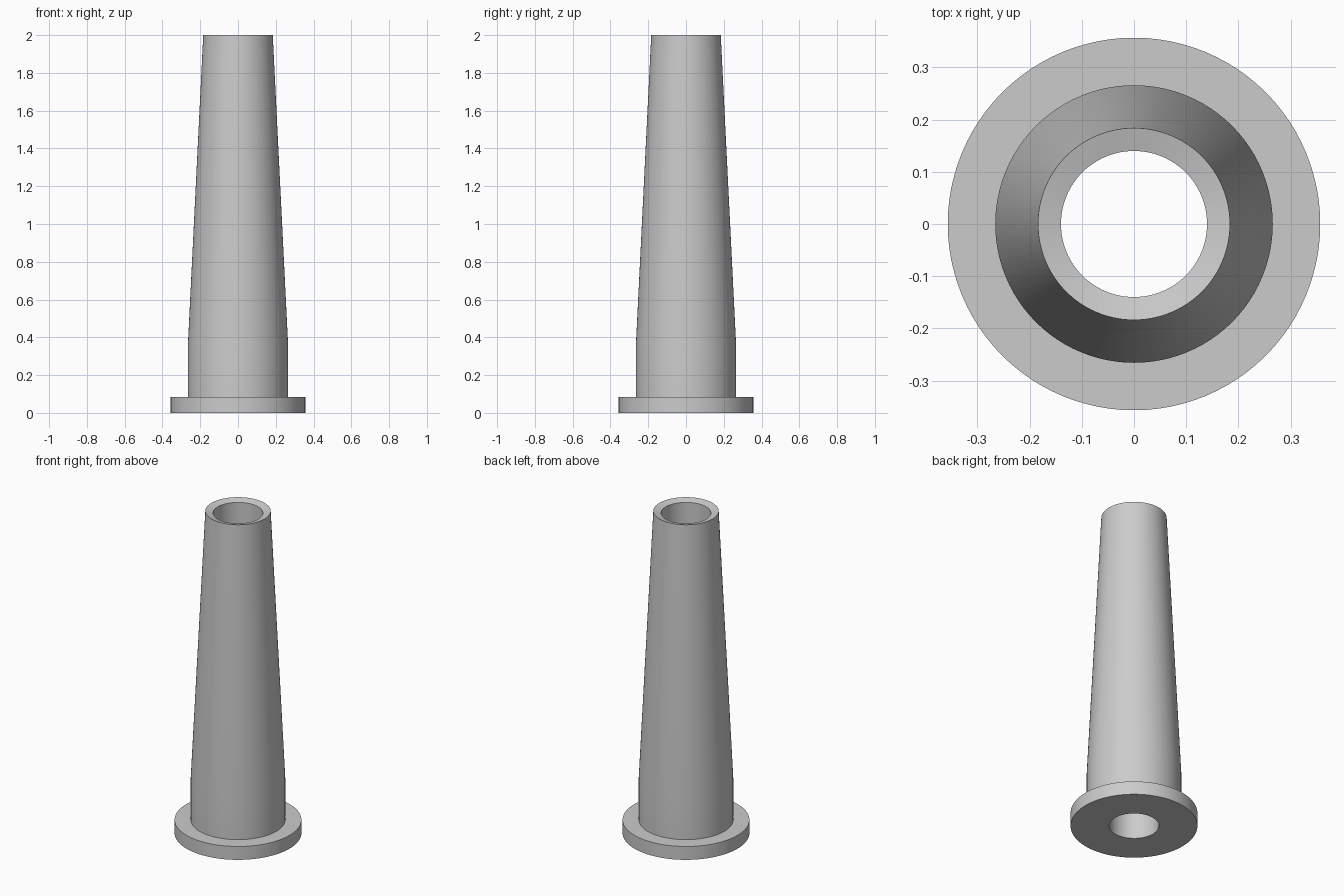
import bpy
import bmesh
import math

default = bpy.data.objects.get("Cube")
if default:
    bpy.data.objects.remove(default, do_unlink=True)

SEGMENTS = 96
BORE, COLLAR, FLANGE, TIP = 0.14, 0.266, 0.357, 0.184

# Single plain grey material
grey = bpy.data.materials.new("plain grey")
grey.use_nodes = True
color = (0.6, 0.6, 0.6, 1.0)
grey.diffuse_color = color
grey.node_tree.nodes["Principled BSDF"].inputs["Base Color"].default_value = color


def lathe(name, profile):
    """Revolve a closed (radius, height) profile around the z axis."""
    bm = bmesh.new()
    verts = [bm.verts.new((r, 0, z)) for r, z in profile]
    edges = [bm.edges.new((a, b)) for a, b in zip(verts, verts[1:] + verts[:1])]
    bmesh.ops.spin(bm, geom=verts + edges, cent=(0, 0, 0), axis=(0, 0, 1),
                   angle=math.tau, steps=SEGMENTS, use_merge=True)
    bmesh.ops.remove_doubles(bm, verts=bm.verts[:], dist=0.0001)
    bmesh.ops.recalc_face_normals(bm, faces=bm.faces[:])
    mesh = bpy.data.meshes.new(name)
    bm.to_mesh(mesh)
    bm.free()
    mesh.materials.append(grey)
    obj = bpy.data.objects.new(name, mesh)
    bpy.context.collection.objects.link(obj)
    bpy.ops.object.select_all(action='DESELECT')
    obj.select_set(True)
    bpy.context.view_layer.objects.active = obj
    # The low limit keeps the shallow dished rim crisp
    bpy.ops.object.shade_smooth_by_angle(angle=math.radians(15))
    return obj


# Flanged sleeve: flange, straight collar, tapered tube, dished rim, bore
lathe("flanged_tapered_sleeve", [
    (BORE, 0), (FLANGE, 0), (FLANGE, 0.083), (COLLAR, 0.083),
    (COLLAR, 0.345), (TIP, 2), (BORE, 1.988),
])
